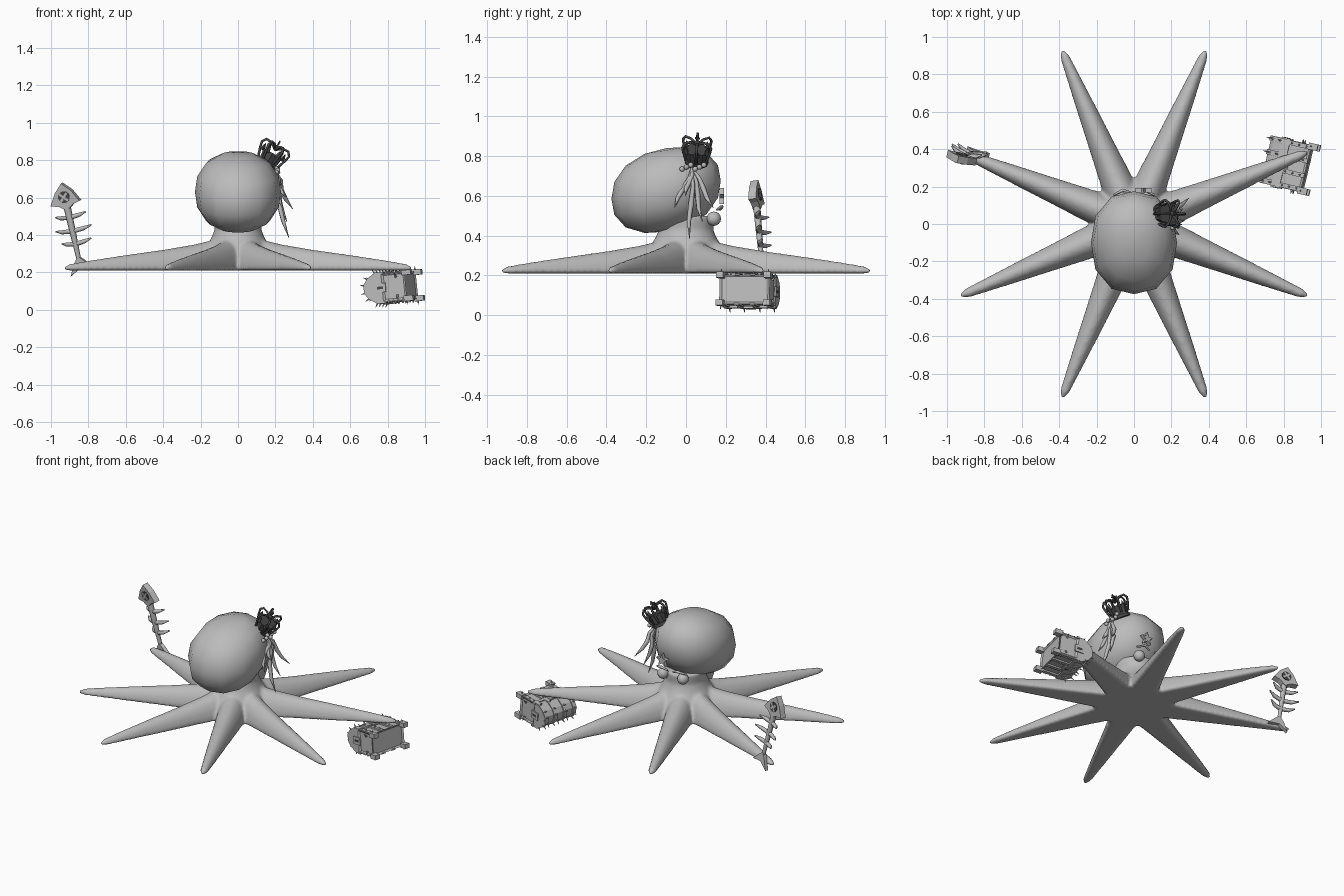
import bpy, bmesh, math
from mathutils import Matrix, Vector

if "Cube" in bpy.data.objects:
    bpy.data.objects.remove(bpy.data.objects["Cube"], do_unlink=True)


def material(name, v):
    m = bpy.data.materials.new(name)
    m.use_nodes = True
    m.diffuse_color = (v, v, v, 1)
    m.node_tree.nodes["Principled BSDF"].inputs["Base Color"].default_value = (v, v, v, 1)
    return m


GREY = material("soft grey", 0.5)
DARK = material("dark grey", 0.065)
I = Matrix.Identity(4)


def finish(name, bm, mat=GREY, world=I, smooth=False):
    bmesh.ops.recalc_face_normals(bm, faces=bm.faces)
    me = bpy.data.meshes.new(name)
    bm.to_mesh(me)
    bm.free()
    me.transform(world)
    me.materials.append(mat)
    for p in me.polygons:
        p.use_smooth = smooth
    ob = bpy.data.objects.new(name, me)
    bpy.context.collection.objects.link(ob)
    return ob


def loft(bm, rings):
    rows = [[bm.verts.new(p) for p in ring] for ring in rings]
    n = len(rows[0])
    for a, b in zip(rows, rows[1:]):
        for i in range(n):
            bm.faces.new((a[i], a[(i + 1) % n], b[(i + 1) % n], b[i]))
    bm.faces.new(rows[0])
    bm.faces.new(rows[-1])


def prism(name, outline, y0, y1, mat=GREY, world=I):
    bm = bmesh.new()
    loft(bm, [[(x, y, z) for x, z in outline] for y in (y0, y1)])
    return finish(name, bm, mat, world)


def box(name, centre, size, mat=GREY, world=I):
    bm = bmesh.new()
    bmesh.ops.create_cube(bm, matrix=Matrix.Translation(centre) @ Matrix.Diagonal((*size, 1)))
    return finish(name, bm, mat, world)


def cone(name, centre, r1, r2, depth, mat=GREY, world=I, axis=(0, 0, 1), sides=6):
    bm = bmesh.new()
    turn = Vector(axis).to_track_quat("Z", "Y").to_matrix().to_4x4()
    bmesh.ops.create_cone(bm, cap_ends=True, segments=sides, radius1=r1, radius2=r2,
                          depth=depth, matrix=Matrix.Translation(centre) @ turn)
    return finish(name, bm, mat, world)


def ball(name, centre, r, mat=GREY, world=I):
    bm = bmesh.new()
    bmesh.ops.create_uvsphere(bm, u_segments=12, v_segments=8, radius=r,
                              matrix=Matrix.Translation(centre))
    return finish(name, bm, mat, world, True)


def tube(name, pts, depth, radii, mat=GREY, world=I):
    cu = bpy.data.curves.new(name, "CURVE")
    cu.dimensions = "3D"
    cu.bevel_depth = depth
    cu.bevel_resolution = 1
    cu.use_fill_caps = True
    sp = cu.splines.new("POLY")
    sp.points.add(len(pts) - 1)
    for q, p, r in zip(sp.points, pts, radii):
        q.co = (*(world @ Vector(p)), 1)
        q.radius = r
    cu.materials.append(mat)
    ob = bpy.data.objects.new(name, cu)
    bpy.context.collection.objects.link(ob)
    return ob


def frame(origin, up, side):
    z = Vector(up).normalized()
    x = Vector(side)
    x = (x - z * x.dot(z)).normalized()
    m = Matrix((x, z.cross(x), z)).transposed().to_4x4()
    return Matrix.Translation(origin) @ m


# Hub, neck and eight flat-bottomed arms, fused into one skin
FLOOR = 0.21
bm = bmesh.new()
hub = [(0.22, FLOOR), (0.22, 0.25), (0.18, 0.32), (0.14, 0.39), (0.125, 0.43), (0.13, 0.5)]
loft(bm, [[(r * math.cos(i * math.tau / 24), 1.1 * r * math.sin(i * math.tau / 24), z)
           for i in range(24)] for r, z in hub])
arm = [(0.02, 0.09, 0.18), (0.14, 0.095, 0.165), (0.25, 0.088, 0.14), (0.42, 0.073, 0.113),
       (0.65, 0.054, 0.083), (0.85, 0.037, 0.055), (0.97, 0.026, 0.036), (1.005, 0.013, 0.02)]
for k in range(8):
    turn = Matrix.Rotation(math.radians(22.5 + 45 * k), 3, "Z")
    loft(bm, [[turn @ Vector((r, w * math.cos(i * math.pi / 10), FLOOR + h * math.sin(i * math.pi / 10)))
               for i in range(11)] for r, w, h in arm])
body = finish("arms_and_neck", bm, smooth=True)
remesh = body.modifiers.new("fuse", "REMESH")
remesh.mode = "VOXEL"
remesh.voxel_size = 0.011
remesh.use_smooth_shade = True
soften = body.modifiers.new("soften", "SMOOTH")
soften.factor = 0.5
soften.iterations = 5

# Head: squarish faceted bulb leaning backwards
bm = bmesh.new()
bmesh.ops.create_uvsphere(bm, u_segments=12, v_segments=8, radius=1)
for v in bm.verts:
    c = v.co / sum(abs(a) ** 2.3 for a in v.co) ** (1 / 2.3)
    v.co = (0.23 * c.x, 0.275 * c.y - 0.1, 0.63 + 0.21 * c.z + 0.045 * c.y)
finish("head", bm, smooth=True)

# Eyes with brows, and a starfish on the face
for s in (-1, 1):
    ball("eye", (s * 0.075, 0.14, 0.485), 0.036)
    tube("brow", [(s * 0.02, 0.17, 0.53), (s * 0.06, 0.18, 0.545), (s * 0.11, 0.155, 0.53)],
         0.009, (0.6, 1, 0.6))
star = [((0.045 if i % 2 == 0 else 0.018) * math.sin(i * math.pi / 5),
         (0.045 if i % 2 == 0 else 0.018) * math.cos(i * math.pi / 5)) for i in range(10)]
prism("starfish", star, -0.012, 0.012, world=Matrix.Translation((0.05, 0.18, 0.595)))

# Crown tilted on one side of the head
crown = frame((0.145, 0.05, 0.765), (0.5, 0.05, 0.85), (1, 0, 0))
cone("crown_band", (0, 0, 0.01), 0.062, 0.062, 0.02, DARK, crown, sides=12)
cone("crown_cap", (0, 0, 0.045), 0.054, 0.064, 0.07, DARK, crown)
for k in range(6):
    m = crown @ Matrix.Rotation(k * math.tau / 6, 4, "Z")
    tube("crown_arch", [(0.06, 0, 0.03), (0.078, 0, 0.085), (0.083, 0, 0.11), (0.068, 0, 0.132),
                        (0.035, 0, 0.13), (0, 0, 0.105)], 0.007, (1,) * 6, DARK, m)
    cone("crown_point", (0.06, 0, 0.09), 0.016, 0.002, 0.04, DARK, m, sides=4)
ball("crown_orb", (0, 0, 0.118), 0.014, DARK, crown)
box("crown_cross_post", (0, 0, 0.142), (0.008, 0.008, 0.035), DARK, crown)
box("crown_cross_bar", (0, 0, 0.145), (0.008, 0.026, 0.008), DARK, crown)

# Beads and hanging weed strands below the crown
for i in range(6):
    ball("bead", (0.205 + 0.008 * (i % 2), -0.02 + 0.022 * i, 0.735 + 0.01 * (i % 3)), 0.013)
for x, y, z in [(0.26, 0.02, 0.385), (0.28, 0.14, 0.54), (0.23, -0.055, 0.54), (0.25, 0.085, 0.47),
                (0.245, 0.0, 0.6)]:
    a, b = Vector((0.2, 0.03, 0.74)), Vector((x, y, z))
    path = [a.lerp(b, t) + Vector((0.012 * math.sin(t * 8), 0.008 * math.sin(t * 6), 0))
            for t in (0, 0.25, 0.5, 0.75, 1)]
    tube("weed_strand", path, 0.014, (0.4, 0.7, 1, 0.8, 0.1))

# Fish skeleton held by one arm
fish = frame((-0.84, 0.385, 0.22), (-0.216, -0.086, 0.97), (0.96, -0.25, 0))
skull = [(0, 0.47), (-0.045, 0.425), (-0.085, 0.36), (-0.04, 0.35), (0, 0.32),
         (0.04, 0.35), (0.08, 0.36), (0.045, 0.425)]
prism("fish_skull", skull, -0.02, 0.02, world=fish)
prism("fish_tail", [(0, 0.07), (-0.03, 0.03), (-0.062, -0.03), (0, 0.005), (0.068, -0.01), (0.03, 0.04)],
      -0.012, 0.012, world=fish)
tube("fish_spine", [(0, 0, 0.04), (0, 0, 0.2), (0, 0, 0.34)], 0.02, (0.6, 0.85, 1), world=fish)
for z, w in ((0.28, 0.085), (0.205, 0.1), (0.135, 0.082)):
    tube("fish_rib", [(w * t, 0.035 * t * t, z + 0.012 * t * t) for t in (-1, -0.6, 0, 0.6, 1)],
         0.014, (0.3, 0.9, 1, 0.9, 0.3), world=fish)
for s in (-1, 1):
    cone("fish_socket", (0, s * 0.02, 0.395), 0.032, 0.032, 0.008, DARK, fish, (0, 1, 0), 12)
    for a in (-45, 45):
        bar = fish @ Matrix.Translation((0, s * 0.024, 0.395)) @ Matrix.Rotation(math.radians(a), 4, "Y")
        box("fish_eye_cross", (0, 0, 0), (0.06, 0.006, 0.014), GREY, bar)

# Treasure chest lying on its back under another arm, lid facing outwards
chest = frame((0.82, 0.32, 0.12), (-0.965, 0.23, -0.1), (0.23, 0.97, 0))
sideways = chest @ Matrix.Rotation(math.pi / 2, 4, "Z")
bm = bmesh.new()
bmesh.ops.create_cube(bm, matrix=Matrix.Translation((0, 0, -0.045)) @ Matrix.Diagonal((0.26, 0.15, 0.13, 1)))
bmesh.ops.inset_individual(bm, faces=bm.faces[:], thickness=0.016, depth=-0.008)
finish("chest_base", bm, world=chest)
lid = [(-0.078, 0.02), (-0.078, 0.05), (-0.05, 0.095), (-0.02, 0.115),
       (0.02, 0.115), (0.05, 0.095), (0.078, 0.05), (0.078, 0.02)]
prism("chest_lid", lid, -0.13, 0.13, world=sideways)
for x in (-0.115, -0.04, 0.04, 0.115):
    prism("lid_strap", [(p * 1.08, 0.016 + (q - 0.016) * 1.07) for p, q in lid],
          x - 0.014, x + 0.014, world=sideways)
    for y, z in lid[1:-1]:
        cone("lid_spike", (x, y * 1.1, z + 0.01), 0.008, 0.001, 0.035, GREY, chest, (0, y, z), 5)
    for s in (-1, 1):
        box("base_strap", (x, s * 0.075, -0.045), (0.024, 0.01, 0.13), GREY, chest)
        for z in (-0.085, -0.045, -0.005):
            cone("rivet", (x, s * 0.084, z), 0.006, 0.003, 0.012, GREY, chest, (0, s, 0))
for s in (-1, 1):
    box("chest_rim", (0, s * 0.078, 0.015), (0.27, 0.012, 0.02), GREY, chest)
    box("lock_plate", (0, s * 0.083, 0.015), (0.05, 0.009, 0.06), GREY, chest)
    box("keyhole", (0, s * 0.087, 0.012), (0.01, 0.004, 0.026), DARK, chest)
    box("end_plate", (s * 0.132, 0, 0.03), (0.009, 0.05, 0.06), GREY, chest)
    box("end_slot", (s * 0.136, 0, 0.03), (0.004, 0.014, 0.034), DARK, chest)
    for t in (-1, 1):
        box("chest_foot", (s * 0.122, t * 0.07, -0.12), (0.036, 0.03, 0.05), GREY, chest)
        cone("corner_spike", (s * 0.14, t * 0.06, -0.06), 0.007, 0.001, 0.03, GREY, chest, (s, t, 0), 5)
        cone("corner_stud", (s * 0.122, t * 0.09, -0.11), 0.007, 0.001, 0.025, GREY, chest, (0, t, 0), 5)
